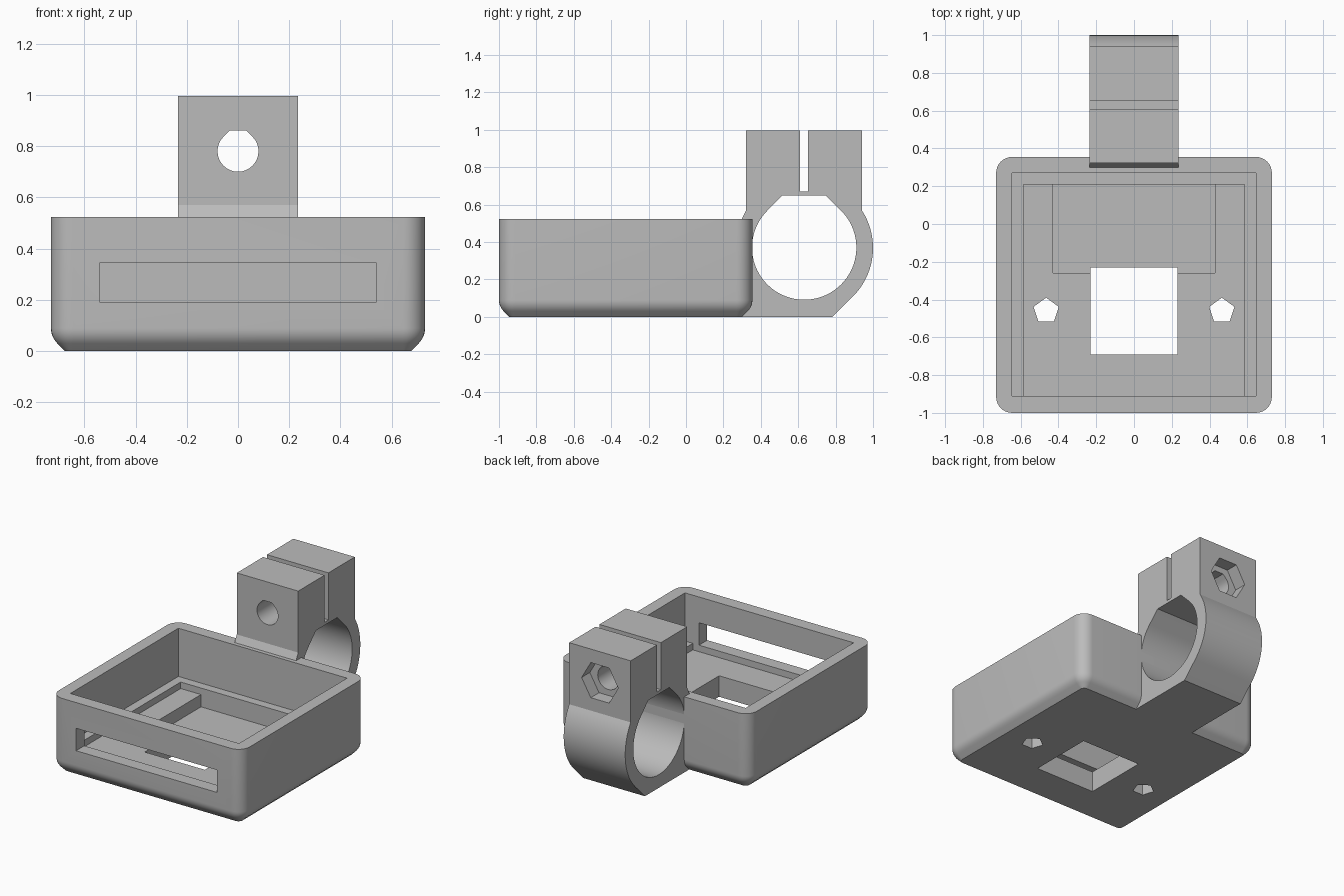
import bpy, bmesh, math
from mathutils import Vector

if "Cube" in bpy.data.objects:
    bpy.data.objects.remove(bpy.data.objects["Cube"])

plastic = bpy.data.materials.new("grey_plastic")
plastic.diffuse_color = (0.5, 0.5, 0.5, 1)
plastic.use_nodes = True
plastic.node_tree.nodes["Principled BSDF"].inputs["Base Color"].default_value = plastic.diffuse_color


def finish(name, bm):
    bmesh.ops.recalc_face_normals(bm, faces=bm.faces)
    me = bpy.data.meshes.new(name)
    bm.to_mesh(me)
    bm.free()
    me.materials.append(plastic)
    ob = bpy.data.objects.new(name, me)
    bpy.context.collection.objects.link(ob)
    return ob


def loft(name, rings):
    """Skin between closed rings of equal length and cap both ends."""
    bm = bmesh.new()
    rows = [[bm.verts.new(p) for p in ring] for ring in rings]
    n = len(rows[0])
    for a, b in zip(rows, rows[1:]):
        for i in range(n):
            j = (i + 1) % n
            bm.faces.new((a[i], a[j], b[j], b[i]))
    bm.faces.new(rows[0])
    bm.faces.new(rows[-1])
    return finish(name, bm)


def prism(name, pts, axis, lo, hi):
    """Extrude a 2D outline along an axis (x: y,z / y: x,z / z: x,y)."""
    place = {"x": lambda p, d: (d, p[0], p[1]),
             "y": lambda p, d: (p[0], d, p[1]),
             "z": lambda p, d: (p[0], p[1], d)}[axis]
    return loft(name, [[place(p, d) for p in pts] for d in (lo, hi)])


def box(name, x0, x1, y0, y1, z0, z1):
    return prism(name, [(x0, y0), (x1, y0), (x1, y1), (x0, y1)], "z", z0, z1)


def arc(cx, cy, r, a0, a1, n):
    return [(cx + r * math.cos(math.radians(a0 + (a1 - a0) * i / n)),
             cy + r * math.sin(math.radians(a0 + (a1 - a0) * i / n)))
            for i in range(n + 1)]


def flat_top_hole(cx, cy, r, n):
    """Printable round hole: 45 degree shoulders and a flat top."""
    t = r * math.tan(math.radians(22.5))
    return arc(cx, cy, r, 135, 405, n) + [(cx + t, cy + r), (cx - t, cy + r)]


def cut(ob, cutters):
    for c in cutters:
        m = ob.modifiers.new("cut", "BOOLEAN")
        m.operation, m.solver, m.object = "DIFFERENCE", "EXACT", c
        bpy.context.view_layer.objects.active = ob
        bpy.ops.object.modifier_apply(modifier=m.name)
        bpy.data.objects.remove(c)


def smooth(ob):
    bpy.ops.object.select_all(action="DESELECT")
    ob.select_set(True)
    bpy.context.view_layer.objects.active = ob
    bpy.ops.object.shade_smooth_by_angle(angle=math.radians(25))


# Case: rounded tray shell, lower edge rounds over into a 45 degree chamfer
HX, Y0, Y1, TOP, R = 0.73, -1.0, 0.355, 0.523, 0.085


def rounded_ring(inset, z):
    r = R - inset
    ring = []
    for k, (sx, y) in enumerate([(1, Y1 - R), (-1, Y1 - R), (-1, Y0 + R), (1, Y0 + R)]):
        ring += arc(sx * (HX - R), y, r, 90 * k, 90 * k + 90, 8)
    return [(x, y, z) for x, y in ring]


rings = [rounded_ring(0.055, 0)]
for i in range(6, -1, -1):
    a = math.radians(45 * i / 6)
    rings.append(rounded_ring(R * (1 - math.cos(a)), 0.09 - R * math.sin(a)))
rings.append(rounded_ring(0, TOP))
case = loft("case", rings)

cutters = [
    box("main_cavity", -0.645, 0.645, -0.91, 0.27, 0.19, 0.7),
    box("lower_cavity", -0.585, 0.585, -0.91, 0.21, 0.145, 0.3),
    box("rear_pocket", -0.43, 0.43, -0.26, 0.21, 0.06, 0.3),
    box("floor_window", -0.23, 0.23, -0.69, -0.23, -0.1, 0.3),
    box("front_slot", -0.538, 0.538, -1.1, -0.85, 0.19, 0.345),
]
for s in (-1, 1):
    cutters.append(prism("screw_hole", arc(s * 0.465, -0.46, 0.07, 90, 378, 4),
                         "z", -0.1, 0.3))
cut(case, cutters)
smooth(case)

# Clamp: ring with a split block above it, attached to the rear wall
CY, CZ, RO = 0.632, 0.368, 0.368
outline = [(0.298, 0)] + [(CY + RO * math.tan(math.radians(22.5)), 0)]
outline += arc(CY, CZ, RO, -45, 33.2, 18)
outline += [(0.94, 0.995), (0.322, 0.995), (0.322, 0.57), (0.298, TOP)]
clamp = prism("clamp", outline, "x", -0.235, 0.235)
nut = [(0.14 * math.cos(math.radians(60 * i)), 0.78 + 0.14 * math.sin(math.radians(60 * i)))
       for i in range(6)]
cut(clamp, [
    prism("tube_bore", flat_top_hole(CY, CZ + 0.002, 0.279, 54), "x", -0.5, 0.5),
    box("clamp_split", -0.5, 0.5, 0.61, 0.652, 0.67, 1.2),
    prism("bolt_hole", flat_top_hole(0, 0.78, 0.08, 24), "y", 0.1, 1.2),
    prism("nut_trap", nut, "y", 0.85, 1.2),
])
smooth(clamp)
